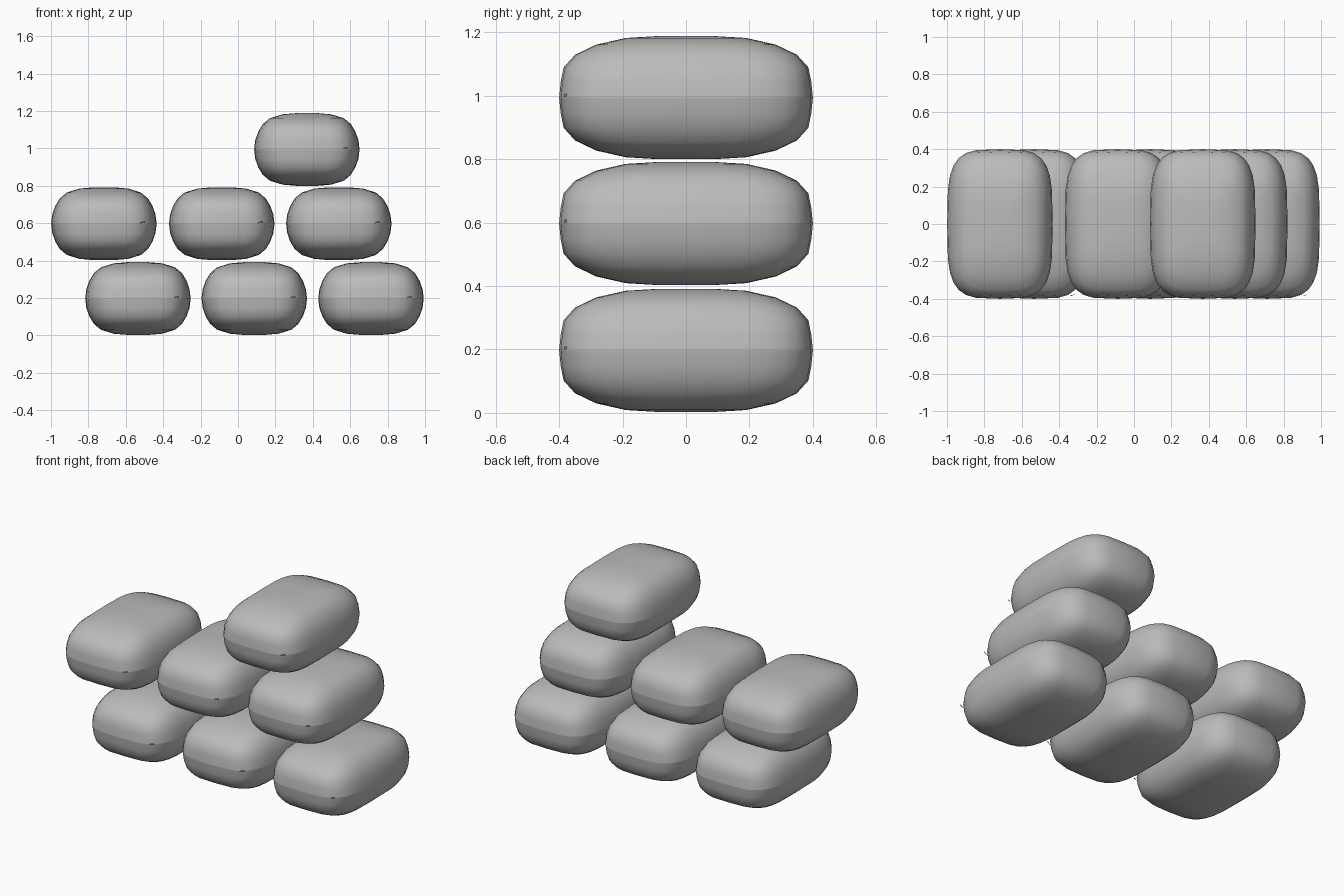
import bpy, bmesh, math

if "Cube" in bpy.data.objects:
    bpy.data.objects.remove(bpy.data.objects["Cube"])

canvas = bpy.data.materials.new("grey canvas")
canvas.diffuse_color = (0.5, 0.5, 0.5, 1)
canvas.use_nodes = True
canvas.node_tree.nodes["Principled BSDF"].inputs["Base Color"].default_value = canvas.diffuse_color

SIDES = 28
# half width, half depth, height above the seam
RINGS = [(0.282, 0.400, 0.0), (0.276, 0.395, 0.05), (0.260, 0.386, 0.095),
         (0.236, 0.350, 0.135), (0.198, 0.283, 0.167),
         (0.130, 0.190, 0.188), (0.060, 0.090, 0.194)]


def outline(hx, hy, z):
    """Rounded rectangle as a superellipse."""
    points = []
    for i in range(SIDES):
        a = 2 * math.pi * i / SIDES
        c, s = math.cos(a), math.sin(a)
        points.append((hx * math.copysign(abs(c) ** 0.52, c),
                       hy * math.copysign(abs(s) ** 0.52, s), z))
    return points


def bag_mesh():
    bm = bmesh.new()
    levels = [(x, y, -z) for x, y, z in reversed(RINGS[1:])] + RINGS
    loops = [[bm.verts.new(p) for p in outline(*lv)] for lv in levels]
    for low, high in zip(loops, loops[1:]):
        for i in range(SIDES):
            j = (i + 1) % SIDES
            bm.faces.new((low[i], low[j], high[j], high[i]))
    # closed top and bottom
    bm.faces.new(loops[-1])
    bm.faces.new(loops[0][::-1])
    for f in bm.faces:
        f.smooth = True
    # sharp seam around the middle
    for e in bm.edges:
        if all(abs(v.co.z) < 1e-5 for v in e.verts):
            e.smooth = False
    # small loose thread at the front corner of the seam
    thread = [bm.verts.new(p) for p in ((0.19, -0.385, 0.002), (0.22, -0.375, 0.004),
                                        (0.22, -0.375, 0.014), (0.20, -0.385, 0.010))]
    bm.faces.new(thread)
    me = bpy.data.meshes.new("sandbag")
    bm.to_mesh(me)
    bm.free()
    me.materials.append(canvas)
    return me


# stacked rows: height of the seam and bag centres along x
ROWS = [("bottom", 0.20, (-0.535, 0.087, 0.711)),
        ("middle", 0.60, (-0.717, -0.087, 0.539)),
        ("top", 0.997, (0.368,))]
mesh = bag_mesh()
for row, z, centres in ROWS:
    for n, x in enumerate(centres, 1):
        bag = bpy.data.objects.new(f"{row}_sandbag_{n}", mesh)
        bag.location = (x, 0, z - 0.003)
        bpy.context.collection.objects.link(bag)
